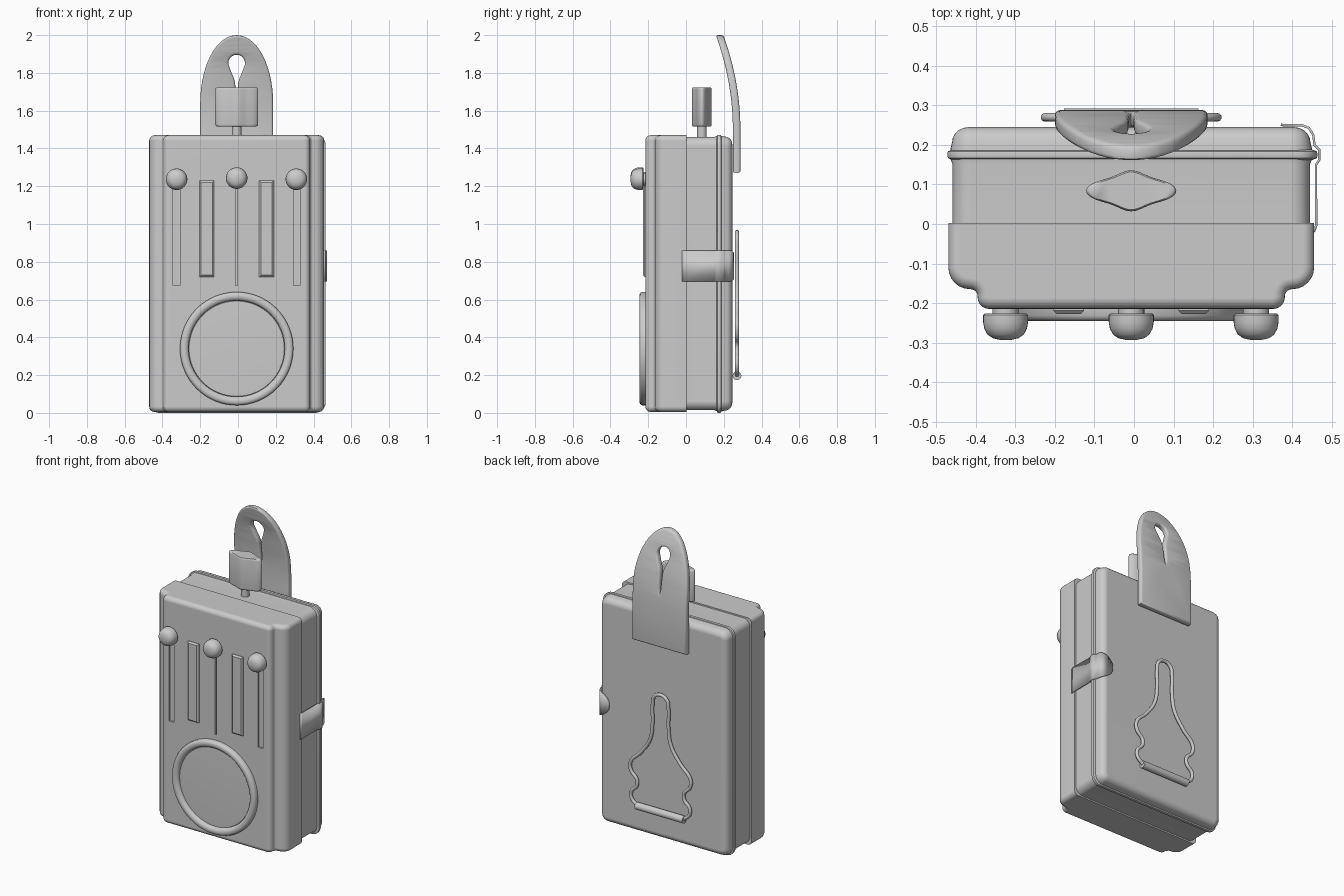
import bpy, bmesh
from math import sin, cos, pi, radians
from mathutils import Vector

if "Cube" in bpy.data.objects:
    bpy.data.objects.remove(bpy.data.objects["Cube"])

CX = -0.007  # centre line of the body


def finish(name, bm, angle=35, weighted=False):
    bmesh.ops.remove_doubles(bm, verts=bm.verts, dist=1e-5)
    bmesh.ops.recalc_face_normals(bm, faces=bm.faces)
    me = bpy.data.meshes.new(name)
    bm.to_mesh(me)
    bm.free()
    ob = bpy.data.objects.new(name, me)
    bpy.context.collection.objects.link(ob)
    smooth(ob, angle, weighted)
    return ob


def smooth(ob, angle=35, weighted=False):
    bpy.ops.object.select_all(action='DESELECT')
    bpy.context.view_layer.objects.active = ob
    ob.select_set(True)
    bpy.ops.object.shade_smooth_by_angle(angle=radians(angle))
    if weighted:
        ob.modifiers.new("normals", 'WEIGHTED_NORMAL').keep_sharp = True


def loft(name, rings, angle=35, weighted=False):
    bm = bmesh.new()
    rows = [[bm.verts.new(p) for p in r] for r in rings]
    n = len(rows[0])
    for a, b in zip(rows, rows[1:]):
        for i in range(n):
            j = (i + 1) % n
            bm.faces.new((a[i], a[j], b[j], b[i]))
    bm.faces.new(rows[0])
    bm.faces.new(rows[-1])
    return finish(name, bm, angle, weighted)


def fillet(corners, seg=6):
    """Round the right-angled corners (x, y, radius) of a closed outline."""
    out = []
    for i, (x, y, r) in enumerate(corners):
        p = Vector((x, y))
        d1 = (Vector(corners[i - 1][:2]) - p).normalized()
        d2 = (Vector(corners[(i + 1) % len(corners)][:2]) - p).normalized()
        if r <= 0:
            out.append(p)
            continue
        for k in range(seg + 1):
            a = pi / 2 * k / seg
            out.append(p + (d1 + d2) * r - (d2 * cos(a) + d1 * sin(a)) * r)
    return out


def lathe_y(name, x, z, profile, n=32, angle=35):
    return loft(name, [[(x + r * cos(2 * pi * i / n), y, z + r * sin(2 * pi * i / n))
                        for i in range(n)] for r, y in profile], angle)


def rect_y(x, hw, z0, z1, y, r=0):
    return [(p.x, y, p.y) for p in fillet([(x - hw, z0, r), (x + hw, z0, r),
                                           (x + hw, z1, r), (x - hw, z1, r)])]


def curve_mesh(cu):
    ob = bpy.data.objects.new("temp_curve", cu)
    bpy.context.collection.objects.link(ob)
    dg = bpy.context.evaluated_depsgraph_get()
    me = bpy.data.meshes.new_from_object(ob.evaluated_get(dg))
    bpy.data.objects.remove(ob)
    bm = bmesh.new()
    bm.from_mesh(me)
    bpy.data.meshes.remove(me)
    bmesh.ops.remove_doubles(bm, verts=bm.verts, dist=1e-4)
    return bm


# front case: stepped outline with rounded top and bottom ends
def front_ring(d, z):
    w, p = 0.463 - d, 0.389 - d
    pts = [(w, 0.003, 0), (-w, 0.003, 0), (-w, -0.165 + d, 0.055 - d),
           (-p, -0.165 + d, 0.018 + d), (-p, -0.215 + d, 0.03 - d),
           (p, -0.215 + d, 0.03 - d), (p, -0.165 + d, 0.018 + d),
           (w, -0.165 + d, 0.055 - d)]
    return [(v.x + CX, v.y, z) for v in fillet(pts)]


R = 0.028
steps = [pi / 2 * k / 5 for k in range(6)]
low = [front_ring(R * (1 - sin(a)), 0.005 + R * (1 - cos(a))) for a in steps]
high = [front_ring(R * (1 - sin(a)), 1.47 - R * (1 - cos(a))) for a in steps]
front = loft("front_case", low + high[::-1])

# slider slots cut into the front panel
for x, hw in ((-0.318, 0.018), (0, 0.005), (0.318, 0.018)):
    cutter = loft("slot_cutter", [rect_y(x + CX, hw, 0.675, 1.22, y) for y in (-0.25, -0.203)])
    cutter.hide_render = True
    mod = front.modifiers.new("slot", 'BOOLEAN')
    mod.operation, mod.solver, mod.object = 'DIFFERENCE', 'EXACT', cutter
    bpy.context.view_layer.objects.active = front
    bpy.ops.object.modifier_apply(modifier=mod.name)
    bpy.data.objects.remove(cutter)
smooth(front, 35, True)

# back case and the rim around its lid
back = [(0.0, 0.0), (0.15, 0.0), (0.165, -0.006), (0.19, -0.006), (0.205, -0.002)]
back += [(0.205 + 0.04 * sin(a), 0.04 * (1 - cos(a)) - 0.002) for a in steps[1:]]
loft("back_case", [rect_y(CX, 0.452 - d, 0.014 + d, 1.461 - d, y, 0.048 - d) for y, d in back],
     35, True)
loft("lid_rim", [rect_y(CX + 0.003, 0.468 - d, d, 1.472 - d, y, 0.055 - d)
                 for y, d in ((0.162, 0.012), (0.167, 0.001), (0.171, 0), (0.18, 0),
                              (0.184, 0.001), (0.188, 0.012))], 50)

# slider knobs
for side, x in (("left", -0.318), ("middle", 0), ("right", 0.316)):
    lathe_y("slider_knob_" + side, x + CX, 1.237 if x else 1.243,
            [(0.033, -0.2), (0.033, -0.226), (0.052, -0.226), (0.057, -0.231), (0.057, -0.248),
             (0.054, -0.265), (0.046, -0.28), (0.033, -0.289), (0.016, -0.293), (0.003, -0.294)])

# raised strips between the sliders
for side, x in (("left", -0.158), ("right", 0.158)):
    loft("raised_strip_" + side, [rect_y(x + CX, 0.039 - d, 0.72 + d, 1.23 - d, y)
                                  for y, d in ((-0.21, 0), (-0.219, 0), (-0.228, 0.009))])

# lens ring and glass
lathe_y("lens_ring", CX, 0.34, [(0.3, -0.205), (0.3, -0.232), (0.296, -0.24), (0.287, -0.246),
                                (0.272, -0.246), (0.262, -0.241), (0.256, -0.234), (0.254, -0.22)],
        64, 50)
lathe_y("lens_glass", CX, 0.34, [(0.255, -0.218), (0.252, -0.225), (0.23, -0.226)], 64)

# turn switch on top
n = 64
switch = [(0.114 * cos(2 * pi * i / n),
           sin(2 * pi * i / n) * (0.036 + 0.016 * sin(2 * pi * i / n) ** 16)) for i in range(n)]
loft("switch_handle", [[(CX + x * s, 0.084 + y * s, z) for x, y in switch]
                       for z, s in ((1.517, 0.92), (1.52, 0.97), (1.528, 1),
                                    (1.712, 1), (1.72, 0.97), (1.723, 0.92))], 45)
loft("switch_stem", [[(CX + 0.025 * cos(pi * i / 10), 0.084 + 0.025 * sin(pi * i / 10), z)
                      for i in range(20)] for z in (1.44, 1.53)])

# leather hanging tab with keyhole, bent forward at the top
b = 0.012
hw = 0.193 - b
outline = [(-hw, 1.27 + b), (hw, 1.27 + b)]
outline += [(hw * cos(pi * i / 28), 1.64 + (0.36 - b) * sin(pi * i / 28)) for i in range(29)]
half_hole = [(0.056 * cos(a), 1.852 + 0.056 * sin(a))
             for a in [pi / 2 - 2.5 * pi / 4 * k / 8 - 0.1 * k / 8 for k in range(1, 9)]]
half_hole += [(0.038, 1.795), (0.027, 1.77), (0.02, 1.745), (0.018, 1.70), (0.016, 1.64), (0.008, 1.60)]
hole = [(0, 1.908)] + half_hole + [(-x, z) for x, z in reversed(half_hole)]
cu = bpy.data.curves.new("tab", 'CURVE')
cu.dimensions, cu.fill_mode = '2D', 'BOTH'
cu.extrude, cu.bevel_depth, cu.bevel_resolution = 0.008, b, 2
for pts in (outline, hole):
    sp = cu.splines.new('POLY')
    sp.points.add(len(pts) - 1)
    for q, (x, z) in zip(sp.points, pts):
        q.co = (x, z, 0, 1)
    sp.use_cyclic_u = True
bm = curve_mesh(cu)
for k in range(18):
    bmesh.ops.bisect_plane(bm, geom=bm.verts[:] + bm.edges[:] + bm.faces[:],
                           plane_co=(0, 1.48 + 0.029 * k, 0), plane_no=(0, 1, 0))
for v in bm.verts:
    x, z, t = v.co
    v.co = (x + CX, 0.268 + t - 0.09 * (max(0, z - 1.5) / 0.5) ** 2, z)
finish("hanging_tab", bm, 40)

# wire clip on the back, mirrored about its centre
half = [(0.045, 0.935), (0.057, 0.88), (0.057, 0.76), (0.075, 0.65), (0.14, 0.55),
        (0.215, 0.465), (0.21, 0.415), (0.168, 0.365), (0.17, 0.325), (0.208, 0.28),
        (0.205, 0.235), (0.165, 0.2)]
path = [(-x, z) for x, z in reversed(half)] + [(0, 0.957)] + half
cu = bpy.data.curves.new("wire", 'CURVE')
cu.dimensions, cu.bevel_depth, cu.bevel_resolution, cu.resolution_u = '3D', 0.011, 3, 6
sp = cu.splines.new('BEZIER')
sp.bezier_points.add(len(path) - 1)
for q, (x, z) in zip(sp.bezier_points, path):
    q.co = (x + CX, 0.27, z)
    q.handle_left_type = q.handle_right_type = 'AUTO'
finish("wire_clip", curve_mesh(cu), 60)
loft("clip_bar", [[(x + CX, 0.27 + 0.023 * cos(pi * i / 10), 0.197 + 0.023 * sin(pi * i / 10))
                   for i in range(20)] for x in (-0.17, 0.17)])

# side latch: strip wrapped over the rim, ending in a rounded tongue on the back
strip = [(0.455, -0.02, 0.083), (0.461, -0.005, 0.083), (0.461, 0.15, 0.083), (0.469, 0.162, 0.083),
         (0.469, 0.188, 0.083), (0.457, 0.2, 0.083), (0.454, 0.225, 0.083), (0.443, 0.243, 0.08),
         (0.425, 0.25, 0.072), (0.405, 0.25, 0.06), (0.388, 0.25, 0.045), (0.377, 0.25, 0.028),
         (0.372, 0.252, 0.01)]
bm = bmesh.new()
rows = [[bm.verts.new((x, y, 0.778 + s * h)) for s in (-1, 1)] for x, y, h in strip]
for p, q in zip(rows, rows[1:]):
    bm.faces.new((p[0], q[0], q[1], p[1]))
latch = finish("side_latch", bm, 50)
solid = latch.modifiers.new("thickness", 'SOLIDIFY')
solid.thickness, solid.offset = 0.006, 0
